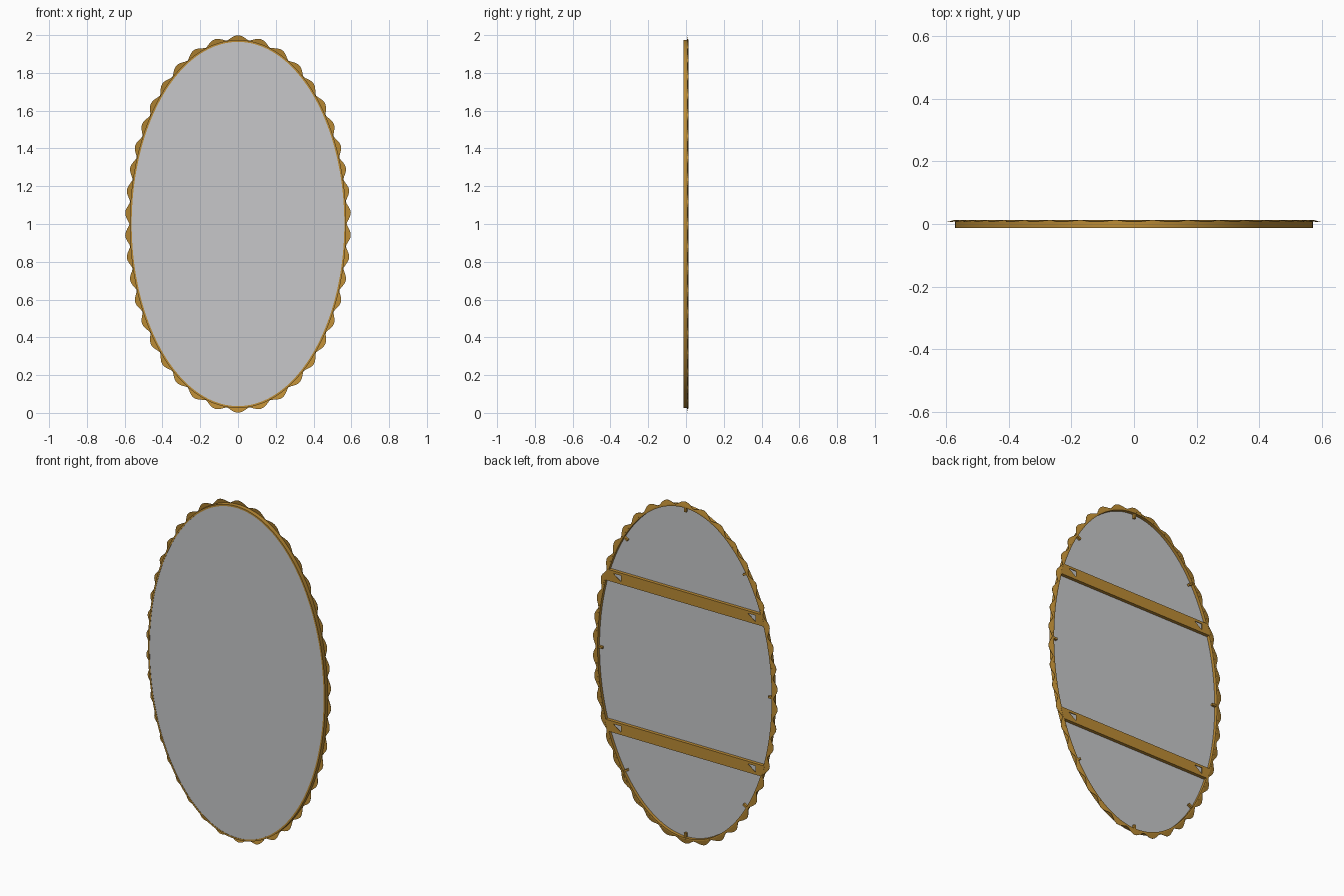
import bpy, bmesh, math
from mathutils import Vector, Matrix

if "Cube" in bpy.data.objects:
    bpy.data.objects.remove(bpy.data.objects["Cube"])

A, B, CZ = 0.573, 0.974, 1.0      # outer half width, half height, centre height
LOBES, STEPS = 42, 10
COUNT = LOBES * STEPS


def material(name, rgb, rough):
    m = bpy.data.materials.new(name)
    m.use_nodes = True
    m.diffuse_color = (*rgb, 1)
    node = m.node_tree.nodes["Principled BSDF"]
    node.inputs["Base Color"].default_value = (*rgb, 1)
    node.inputs["Roughness"].default_value = rough
    return m


GOLD = material("antique gold", (0.50, 0.26, 0.035), 0.5)
GLASS = material("mirror grey", (0.57, 0.575, 0.59), 0.4)


def finish(name, bm, mat, smooth=False):
    bmesh.ops.recalc_face_normals(bm, faces=bm.faces)
    mesh = bpy.data.meshes.new(name)
    bm.to_mesh(mesh)
    bm.free()
    mesh.materials.append(mat)
    ob = bpy.data.objects.new(name, mesh)
    bpy.context.collection.objects.link(ob)
    if smooth:
        bpy.ops.object.select_all(action="DESELECT")
        ob.select_set(True)
        bpy.context.view_layer.objects.active = ob
        bpy.ops.object.shade_smooth_by_angle(angle=math.radians(35))
    return ob


def on_ellipse(t, offset=0.0, y=0.0):
    """Point at angle t from the top, pushed outward along the normal."""
    n = Vector((math.sin(t) / A, 0, math.cos(t) / B)).normalized()
    return Vector((A * math.sin(t), y, CZ + B * math.cos(t))) + n * offset


def even_angles(count, fine=8000):
    """Angles that space points evenly along the ellipse."""
    d = math.tau / fine
    lengths = [0.0]
    for i in range(fine):
        t = (i + 0.5) * d
        lengths.append(lengths[-1] + d * math.hypot(A * math.cos(t), B * math.sin(t)))
    out, j = [], 0
    for k in range(count):
        while lengths[j + 1] < lengths[-1] * k / count:
            j += 1
        out.append(j * d)
    return out


ANGLES = even_angles(COUNT)


def ring(name, profile, mat):
    """Sweep a closed profile round the ellipse; profile(k) gives (offset, y) pairs."""
    bm = bmesh.new()
    rows = [[bm.verts.new(on_ellipse(t, o, y)) for o, y in profile(k)]
            for k, t in enumerate(ANGLES)]
    n = len(rows[0])
    for k in range(COUNT):
        a, b = rows[k], rows[(k + 1) % COUNT]
        for i in range(n):
            bm.faces.new((a[i], b[i], b[(i + 1) % n], a[(i + 1) % n]))
    return finish(name, bm, mat, True)


# Deep band around the glass
ring("frame_band", lambda k: [(0, -0.0135), (0, 0.0128), (-0.010, 0.0128), (-0.010, -0.0135)], GOLD)


# Scalloped flange, leaning forward towards its wavy edge
def scallop(k):
    wave = 0.5 + 0.5 * math.cos(math.tau * k / STEPS)
    o = 0.002 + 0.023 * wave ** 0.7
    y = 0.0132 - 0.24 * o
    return [(-0.002, 0.0132), (o, y), (o, y - 0.0015), (-0.002, 0.0117)]


ring("scalloped_edge", scallop, GOLD)

# Glass panel
bm = bmesh.new()
face = bm.faces.new([bm.verts.new(on_ellipse(t, -0.009, -0.012)) for t in ANGLES])
ext = bmesh.ops.extrude_face_region(bm, geom=[face])["geom"]
bmesh.ops.translate(bm, vec=(0, 0.006, 0), verts=[v for v in ext if isinstance(v, bmesh.types.BMVert)])
if not face.is_valid or len(bm.faces) < COUNT + 2:
    bm.faces.new([v for v in bm.verts if v.co.y < -0.011])
finish("mirror_glass", bm, GLASS, True)


def box(name, centre, size, mat, turn=0.0):
    bm = bmesh.new()
    bmesh.ops.create_cube(bm, size=1)
    m = Matrix.Translation(centre) @ Matrix.Rotation(turn, 4, "Y") @ Matrix.Diagonal((*size, 1))
    bmesh.ops.transform(bm, matrix=m, verts=bm.verts)
    return finish(name, bm, mat)


# Two back rails with triangular hanging holes and lips down to the glass
HALF = 0.033
for label, z in (("upper", CZ + 0.44), ("lower", CZ - 0.44)):
    def reach(h, inset):
        return (A - inset) * math.sqrt(1 - ((z + h - CZ) / (B - inset)) ** 2)

    heights = [HALF * i / 3 for i in range(-3, 4)]
    outline = [(reach(h, 0.003), h) for h in heights]
    outline += [(-x, h) for x, h in reversed(outline)]
    holes = [[(c - 0.024, 0.018), (c + 0.026, 0.018), (c - 0.024, -0.018)] for c in (-0.435, 0.435)]
    bm = bmesh.new()
    for loop in [outline] + holes:
        vs = [bm.verts.new((x, 0.0135, z + h)) for x, h in loop]
        for i, v in enumerate(vs):
            bm.edges.new((v, vs[(i + 1) % len(vs)]))
    bmesh.ops.triangle_fill(bm, use_beauty=True, use_dissolve=False, edges=bm.edges[:], normal=(0, 1, 0))
    faces = bm.faces[:]
    ext = bmesh.ops.extrude_face_region(bm, geom=faces, use_keep_orig=True)["geom"]
    bmesh.ops.translate(bm, vec=(0, -0.002, 0), verts=[v for v in ext if isinstance(v, bmesh.types.BMVert)])
    finish(label + "_back_rail", bm, GOLD)
    for side, h in (("top", HALF - 0.001), ("bottom", 0.001 - HALF)):
        box(f"{label}_rail_{side}_lip", (0, 0.003, z + h), (2 * reach(h, 0.011), 0.018, 0.002), GOLD)

# Small clips that hold the glass from behind
for i in range(8):
    t = math.tau * i / 8
    p, q = on_ellipse(t, -0.022, 0.002), on_ellipse(t, 0)
    turn = math.atan2(q.x - p.x, q.z - p.z)
    box(f"glass_clip_{i + 1}", p, (0.012, 0.014, 0.028), GOLD, turn)
